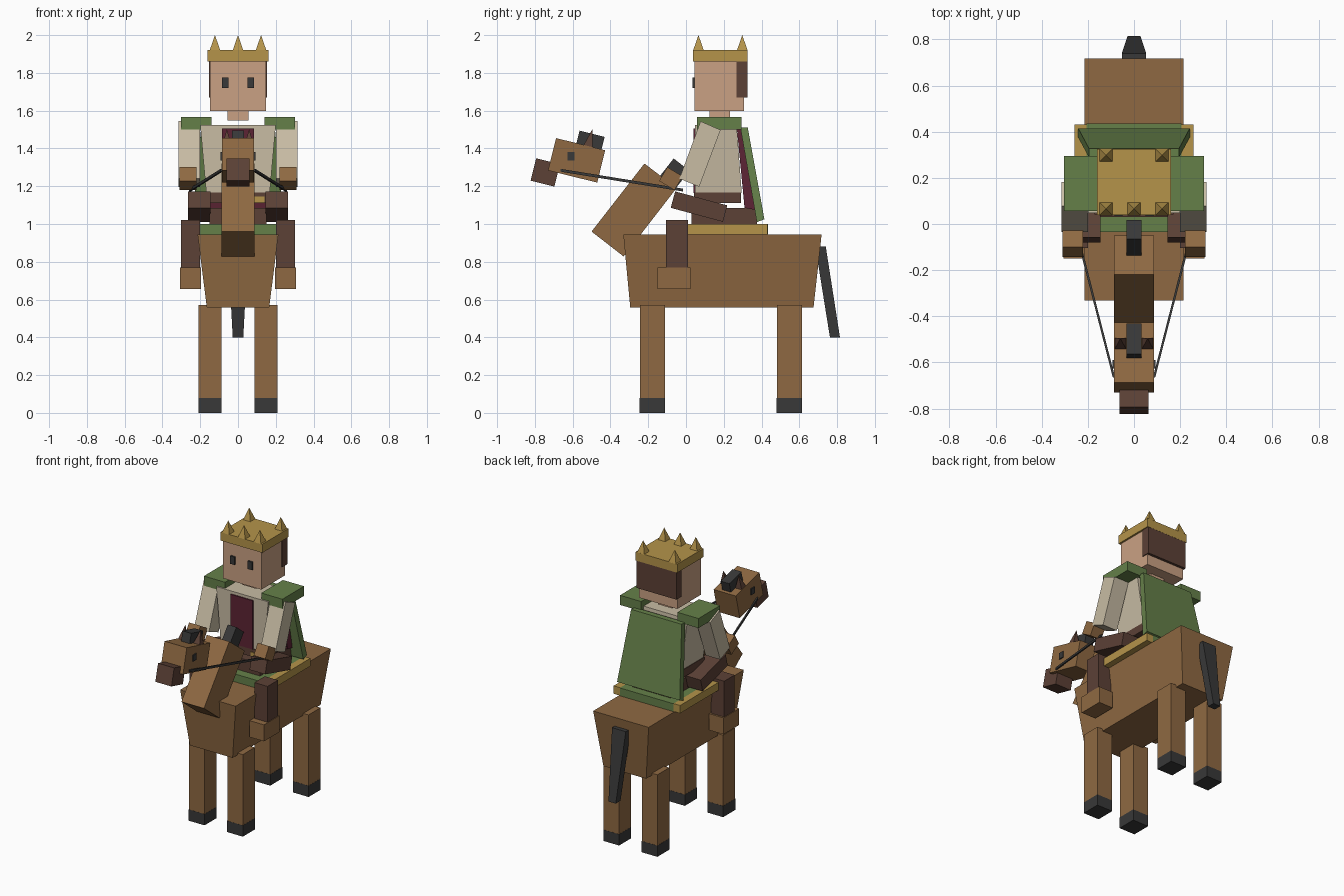
import bpy, bmesh, math
from mathutils import Matrix

if "Cube" in bpy.data.objects:
    bpy.data.objects.remove(bpy.data.objects["Cube"])


def material(name, hexcode):
    m = bpy.data.materials.new(name)
    srgb = [int(hexcode[i:i + 2], 16) / 255 for i in (0, 2, 4)]
    m.diffuse_color = [((c + 0.055) / 1.055) ** 2.4 for c in srgb] + [1]
    m.use_nodes = True
    m.node_tree.nodes["Principled BSDF"].inputs["Base Color"].default_value = m.diffuse_color
    return m


BROWN = material("horse brown", "8F6942")
DARK = material("dark brown", "5C4136")
BLACK = material("charcoal", "383838")
SKIN = material("skin", "CAA183")
GOLD = material("gold", "B5944A")
GREEN = material("green", "658049")
CREAM = material("cream", "C8BCA4")
MAROON = material("maroon", "5C2434")


def finish(name, bm, mat):
    bmesh.ops.recalc_face_normals(bm, faces=bm.faces)
    me = bpy.data.meshes.new(name)
    bm.to_mesh(me)
    bm.free()
    me.materials.append(mat)
    ob = bpy.data.objects.new(name, me)
    bpy.context.collection.objects.link(ob)
    return ob


def slab(name, mat, profile, x0=None, x1=None):
    """Side profile of (y, z) or (y, z, half width) points, spanned across x."""
    bm = bmesh.new()
    ends = []
    for side in (0, 1):
        ring = []
        for p in profile:
            if len(p) == 4:                     # (y, z, inner x, outer x)
                x = p[2 + side]
            elif len(p) == 3:                   # symmetric half width
                x = p[2] * (2 * side - 1)
            else:
                x = (x0, x1)[side]
            ring.append(bm.verts.new((x, p[0], p[1])))
        ends.append(ring)
        bm.faces.new(ring)
    n = len(profile)
    for i in range(n):
        j = (i + 1) % n
        bm.faces.new((ends[0][i], ends[0][j], ends[1][j], ends[1][i]))
    return finish(name, bm, mat)


def rect(y0, y1, z0, z1):
    return [(y0, z0), (y1, z0), (y1, z1), (y0, z1)]


def tilted(cy, cz, length, height, deg):
    """Rectangle in the side view; positive angle lowers the back end."""
    a = math.radians(-deg)
    c, s = math.cos(a), math.sin(a)
    return [(cy + u * length / 2 * c - v * height / 2 * s,
             cz + u * length / 2 * s + v * height / 2 * c)
            for u, v in ((-1, -1), (1, -1), (1, 1), (-1, 1))]


def centred(name, mat, profile, half):
    return slab(name, mat, profile, -half, half)


def pair(name, mat, profile, a, b):
    slab("right_" + name, mat, profile, a, b)
    slab("left_" + name, mat, profile, -b, -a)


def spike(name, mat, x, y, z, width, height, tilt=0):
    bm = bmesh.new()
    m = (Matrix.Translation((x, y, z)) @ Matrix.Rotation(math.radians(tilt), 4, 'X')
         @ Matrix.Translation((0, 0, height / 2)) @ Matrix.Rotation(math.pi / 4, 4, 'Z'))
    bmesh.ops.create_cone(bm, cap_ends=True, segments=4, radius1=width / math.sqrt(2),
                          radius2=0, depth=height, matrix=m)
    finish(name, bm, mat)


# Horse body, legs, hooves and tail
slab("horse_body", BROWN, [(-.295, .557, .165), (.675, .557, .165),
                           (.718, .945, .214), (-.332, .945, .214)])
for label, y in (("front", -.178), ("back", .547)):
    pair(label + "_leg", BROWN, rect(y - .066, y + .066, .078, .572), .088, .208)
    pair(label + "_hoof", BLACK, rect(y - .067, y + .067, 0, .078), .087, .209)
slab("tail", BLACK, [(.762, .40, .028), (.815, .40, .028), (.74, .88, .053), (.685, .88, .053)])

# Horse neck, mane and head
centred("horse_neck", BROWN, [(-.50, .96), (-.33, .828), (-.05, 1.19), (-.22, 1.32)], .087)
centred("mane", BLACK, [(-.065, 1.347), (.018, 1.281), (-.16, 1.055), (-.243, 1.12)], .033)
centred("horse_head", BROWN, tilted(-.579, 1.337, .268, .176, 14), .086)
centred("muzzle", DARK, tilted(-.745, 1.273, .13, .122, 14), .062)
centred("forelock", BLACK, tilted(-.506, 1.442, .137, .073, 14), .033)
pair("horse_eye", BLACK, tilted(-.608, 1.358, .038, .044, 0), .084, .093)
for s in (-1, 1):
    spike("ear", DARK, s * .059, -.52, 1.405, .052, .10, -14)

# Reins
for s in (-1, 1):
    a, b = sorted((s * .082, s * .092))
    c, d = sorted((s * .249, s * .259))
    slab("rein", BLACK, [(-.665, 1.277, a, b), (-.015, 1.172, c, d),
                         (-.015, 1.187, c, d), (-.665, 1.292, a, b)])

# Saddle blanket with gold sides, and seat
centred("saddle_blanket", GREEN, rect(-.035, .435, .945, 1.0), .207)
pair("blanket_trim", GOLD, rect(-.035, .432, .945, 1.0), .207, .257)
centred("rider_hips", DARK, rect(.03, .375, 1.0, 1.085), .15)

# Rider legs
pair("thigh", DARK, tilted(.069, 1.092, .286, .09, 15), .145, .266)
pair("shin", DARK, rect(-.105, .01, .77, 1.02), .2, .302)
pair("boot", BROWN, rect(-.15, .023, .655, .77), .195, .306)

# Rider torso with front panel, belt and buckle
slab("torso", CREAM, [(.047, 1.165, .168), (.295, 1.165, .168),
                      (.268, 1.525, .2), (.047, 1.525, .2)])
centred("front_panel", MAROON, rect(.039, .05, 1.165, 1.505), .085)
centred("belt", DARK, rect(.042, .292, 1.112, 1.167), .172)
slab("buckle", GOLD, rect(.036, .045, 1.115, 1.145), .07, .14)

# Arms, hands and shoulder pads
pair("sleeve", CREAM, [(.077, 1.544), (.183, 1.498), (.07, 1.197), (-.035, 1.24)], .2, .314)
pair("hand", BROWN, tilted(-.08, 1.24, .095, .085, 31), .221, .309)
pair("shoulder_pad", GREEN, rect(.057, .295, 1.5, 1.567), .14, .303)

# Cape and its lining
slab("cape", GREEN, [(.288, 1.51, .195), (.327, 1.51, .195), (.415, 1.025, .242), (.375, 1.01, .242)])
slab("cape_lining", MAROON, [(.27, 1.50, .16), (.29, 1.50, .16), (.366, 1.075, .165), (.31, 1.085, .165)])

# Rider head
centred("rider_neck", SKIN, rect(.125, .232, 1.547, 1.6), .055)
centred("rider_head", SKIN, rect(.046, .307, 1.597, 1.865), .148)
centred("hair", DARK, rect(.268, .325, 1.67, 1.865), .154)
pair("rider_eye", BLACK, rect(.034, .05, 1.72, 1.775), .05, .085)

# Crown
centred("crown_band", GOLD, rect(.038, .326, 1.86, 1.92), .161)
for x, y in ((-.122, .066), (0, .066), (.122, .066), (-.122, .298), (.122, .298)):
    spike("crown_spike", GOLD, x, y, 1.918, .057, .082)
